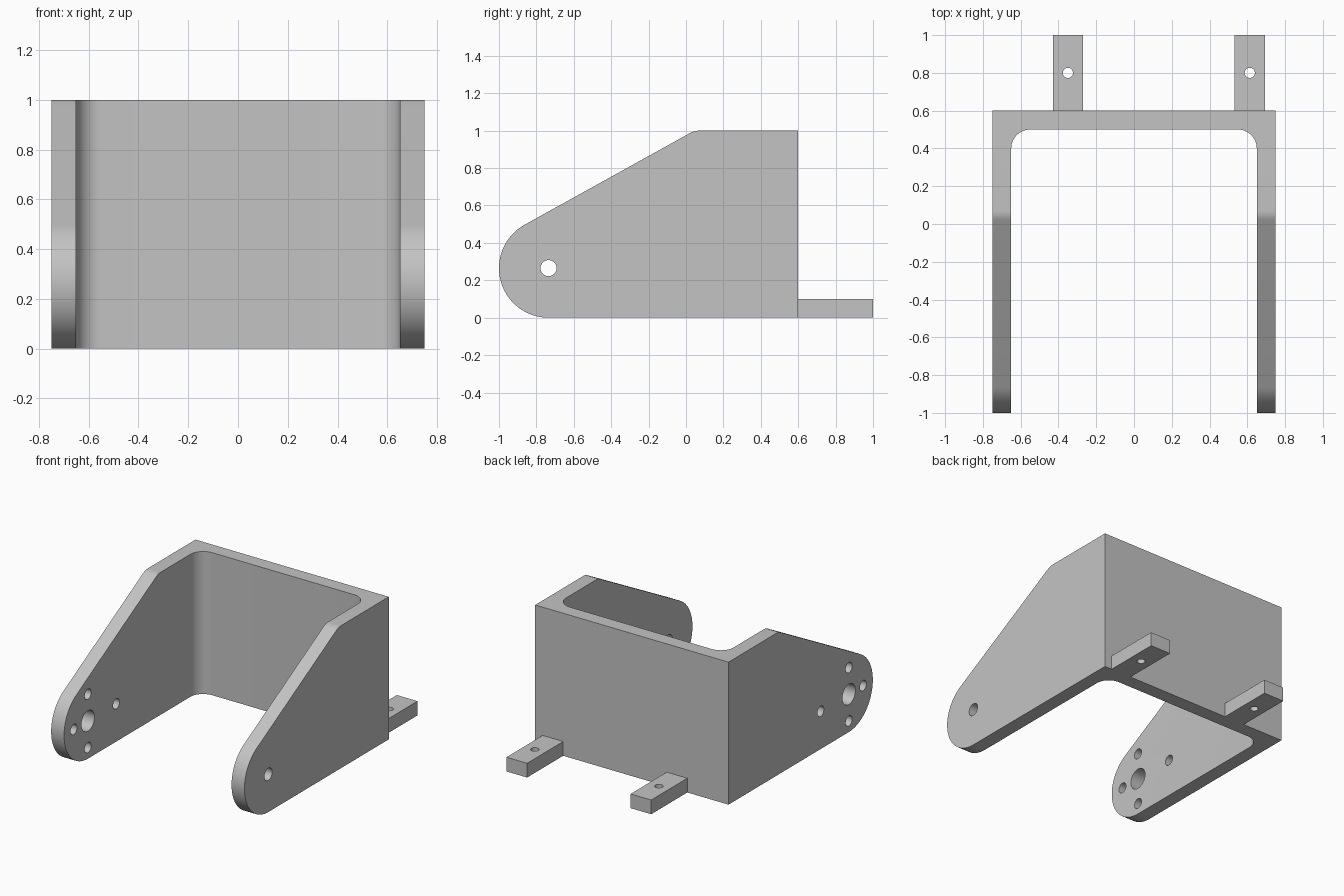
import bpy
import bmesh
from math import sin, cos, pi, radians
from mathutils import Matrix, Vector

cube = bpy.data.objects.get("Cube")
if cube:
    bpy.data.objects.remove(cube, do_unlink=True)

grey = bpy.data.materials.new("plain grey")
grey.use_nodes = True
colour = (0.55, 0.55, 0.55, 1)
grey.diffuse_color = colour
grey.node_tree.nodes["Principled BSDF"].inputs["Base Color"].default_value = colour

# Main dimensions
HALF_W, WALL, BACK, HEIGHT = 0.75, 0.1, 0.6, 1.0
NOSE_R = 0.265
PIVOT = Vector((-1 + NOSE_R, NOSE_R))


def arc(cx, cy, r, start, end, steps):
    """Points along an arc, angles in degrees."""
    angles = [radians(start + (end - start) * i / steps) for i in range(steps + 1)]
    return [(cx + r * cos(a), cy + r * sin(a)) for a in angles]


def prism(name, points, place, direction):
    """Extrude a closed 2D outline; place maps (u, v) to 3D."""
    bm = bmesh.new()
    face = bm.faces.new([bm.verts.new(place(u, v)) for u, v in points])
    new = bmesh.ops.extrude_face_region(bm, geom=[face])["geom"]
    verts = [g for g in new if isinstance(g, bmesh.types.BMVert)]
    bmesh.ops.translate(bm, verts=verts, vec=direction)
    bmesh.ops.recalc_face_normals(bm, faces=bm.faces)
    mesh = bpy.data.meshes.new(name)
    bm.to_mesh(mesh)
    bm.free()
    mesh.materials.append(grey)
    obj = bpy.data.objects.new(name, mesh)
    bpy.context.collection.objects.link(obj)
    return obj


def drill_x(x, y, z, r):
    """Hole cutter through the arm at the given side."""
    return prism("drill", arc(y, z, r, 0, 348.75, 31),
                 lambda u, v: (x - 0.1, u, v), (0.2, 0, 0))


def drill_z(x, y, r):
    return prism("drill", arc(x, y, r, 0, 348.75, 31),
                 lambda u, v: (u, v, -0.1), (0, 0, 0.3))


def cut(obj, cutters):
    """Subtract the cutters, bake the result and remove them."""
    for c in cutters:
        c.hide_render = True
        mod = obj.modifiers.new("cut", "BOOLEAN")
        mod.operation = "DIFFERENCE"
        mod.solver = "EXACT"
        mod.object = c
    bpy.context.view_layer.update()
    graph = bpy.context.evaluated_depsgraph_get()
    mesh = bpy.data.meshes.new_from_object(obj.evaluated_get(graph))
    obj.modifiers.clear()
    obj.data = mesh
    for c in cutters:
        bpy.data.objects.remove(c, do_unlink=True)
    bpy.ops.object.select_all(action="DESELECT")
    obj.select_set(True)
    bpy.context.view_layer.objects.active = obj
    bpy.ops.object.shade_smooth_by_angle(angle=radians(25))


# Bracket body: side outline with round nose, sloped edge and eased top corner
SLOPE, EASE_R = 29, 0.1
tangent = PIVOT + NOSE_R * Vector((-sin(radians(SLOPE)), cos(radians(SLOPE))))
corner_y = tangent.x + (HEIGHT - tangent.y) / (sin(radians(SLOPE)) / cos(radians(SLOPE)))
ease_y = corner_y + EASE_R * sin(radians(SLOPE / 2)) / cos(radians(SLOPE / 2))
outline = [(BACK, 0), (BACK, HEIGHT)]
outline += arc(ease_y, HEIGHT - EASE_R, EASE_R, 90, 90 + SLOPE, 6)
outline += arc(PIVOT.x, PIVOT.y, NOSE_R, 90 + SLOPE, 270, 36)
body = prism("bracket_body", outline, lambda u, v: (-HALF_W, u, v), (2 * HALF_W, 0, 0))

# Open space between the arms, with rounded inner corners
inner, fillet = HALF_W - WALL, 0.1
back_in = BACK - WALL
space = [(-inner, -1.2), (inner, -1.2)]
space += arc(inner - fillet, back_in - fillet, fillet, 0, 90, 12)
space += arc(fillet - inner, back_in - fillet, fillet, 90, 180, 12)
cutters = [prism("space", space, lambda u, v: (u, v, -0.2), (0, 0, 1.5))]

# Pivot hole on one arm, hub hole and four screw holes on the other
arm_x = HALF_W - WALL / 2
cutters.append(drill_x(arm_x, PIVOT.x, PIVOT.y, 0.043))
cutters.append(drill_x(-arm_x, PIVOT.x, PIVOT.y, 0.072))
for dy, dz in ((0, 0.187), (0, -0.187), (-0.157, 0), (0.314, 0)):
    cutters.append(drill_x(-arm_x, PIVOT.x + dy, PIVOT.y + dz, 0.036))
cut(body, cutters)

# Mounting tabs behind the back wall
for side, x in (("right", -0.35), ("left", 0.613)):
    w = 0.08
    tab = prism(side + "_mounting_tab", [(x - w, BACK), (x + w, BACK), (x + w, 1), (x - w, 1)],
                lambda u, v: (u, v, 0), (0, 0, 0.1))
    cut(tab, [drill_z(x, 0.8, 0.027)])
